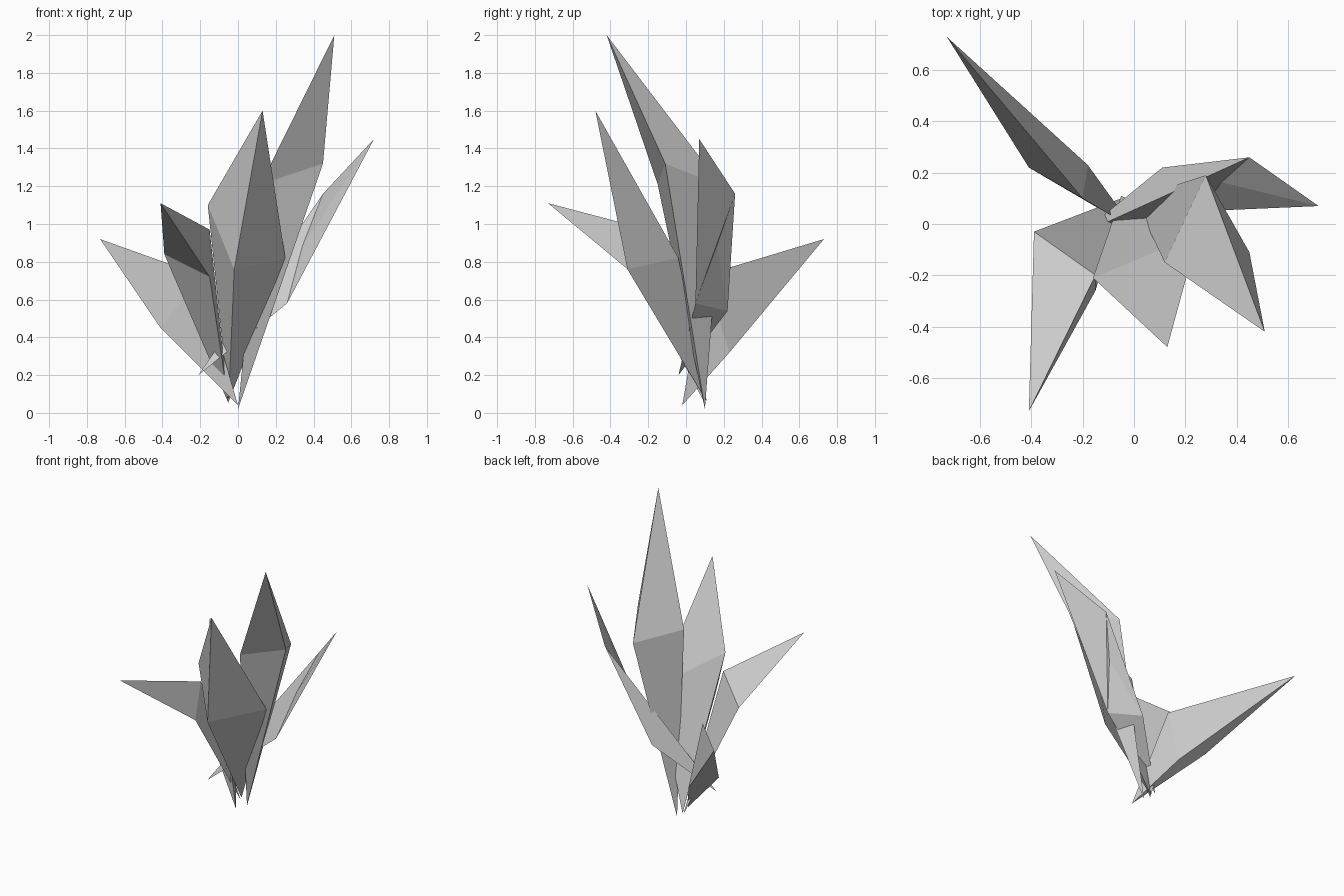
import bpy
import bmesh
from mathutils import Vector

# Remove the default cube
default_cube = bpy.data.objects.get("Cube")
if default_cube:
    bpy.data.objects.remove(default_cube, do_unlink=True)


def flat_material(name, colour):
    """Plain material showing the same colour in viewport and render."""
    material = bpy.data.materials.new(name)
    material.use_nodes = True
    material.diffuse_color = colour
    shader = next(n for n in material.node_tree.nodes if n.type == "BSDF_PRINCIPLED")
    shader.inputs["Base Color"].default_value = colour
    shader.inputs["Roughness"].default_value = 0.8
    return material


def add_blade(name, root, shoulders, tip, material):
    """Pointed three-sided blade: a triangular waist tapering to root and tip."""
    bm = bmesh.new()
    bottom = bm.verts.new(Vector(root))
    top = bm.verts.new(Vector(tip))
    waist = [bm.verts.new(Vector(corner)) for corner in shoulders]
    for index, corner in enumerate(waist):
        following = waist[(index + 1) % len(waist)]
        bm.faces.new((corner, following, top))
        bm.faces.new((following, corner, bottom))
    bmesh.ops.recalc_face_normals(bm, faces=bm.faces[:])

    mesh = bpy.data.meshes.new(name)
    bm.to_mesh(mesh)
    bm.free()
    mesh.materials.append(material)
    blade = bpy.data.objects.new(name, mesh)
    bpy.context.scene.collection.objects.link(blade)
    return blade


grey = flat_material("pale_grey", (0.6, 0.6, 0.6, 1))

# Tallest blade, leaning forward and left
add_blade("tall_blade", root=(0, .1, .02), tip=(.51, -.42, 2),
          shoulders=[(.45, -.11, 1.32), (.28, .19, 1.2), (.12, -.15, 1.21)],
          material=grey)

# Broad blade at the front
add_blade("front_blade", root=(-.05, .11, .06), tip=(.13, -.48, 1.6),
          shoulders=[(.25, -.04, .82), (-.16, -.21, 1.1), (-.02, -.31, .76)],
          material=grey)

# Blade reaching forward and right
add_blade("front_right_blade", root=(-.05, .1, .05), tip=(-.41, -.73, 1.11),
          shoulders=[(-.39, -.03, .84), (-.15, -.2, .97), (-.15, -.26, .72)],
          material=grey)

# Blade reaching left, its root crossing under the others
add_blade("left_blade", root=(-.21, -.04, .2), tip=(.72, .07, 1.45),
          shoulders=[(.45, .26, 1.16), (.26, .05, .58), (.11, .22, .54)],
          material=grey)

# Low blade reaching back and right
add_blade("back_right_blade", root=(0, -.02, .04), tip=(-.73, .73, .92),
          shoulders=[(-.41, .22, .45), (-.2, .1, .73), (-.18, .23, .32)],
          material=grey)
